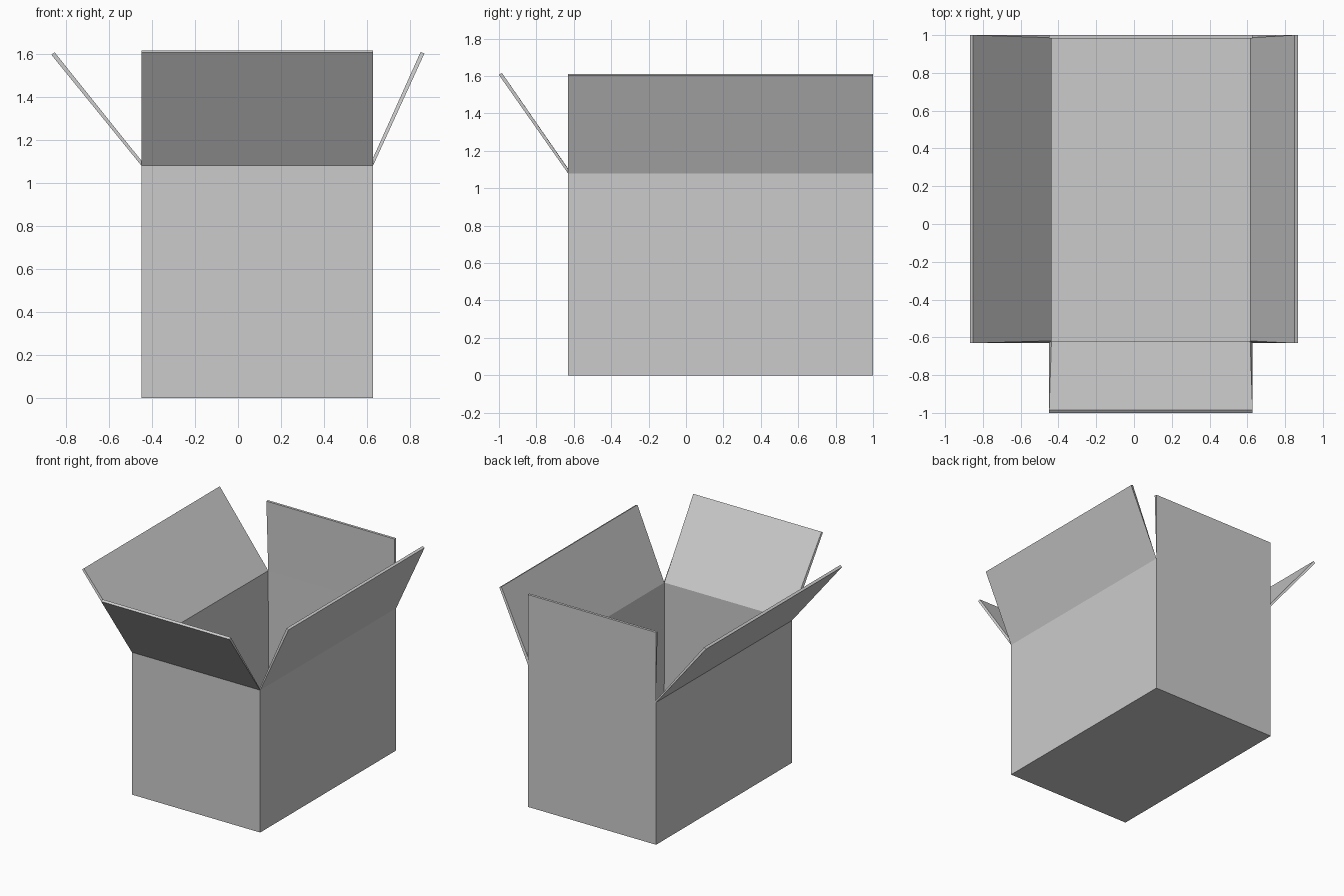
import bpy, bmesh
from mathutils import Vector

if "Cube" in bpy.data.objects:
    bpy.data.objects.remove(bpy.data.objects["Cube"])

X0, X1, Y0, Y1, H = -0.449, 0.628, -0.631, 1.0, 1.08

bm = bmesh.new()

# Open carton body: floor and four walls, wound outward
corners = [(X0, Y0), (X1, Y0), (X1, Y1), (X0, Y1)]
low = [bm.verts.new((x, y, 0)) for x, y in corners]
rim = [bm.verts.new((x, y, H)) for x, y in corners]
bm.faces.new(low[::-1])

# Flap tip offsets from the rim: front, right, back, left
flaps = [(0, -0.369, 0.526), (0.239, 0, 0.522), (0, 0, 0.531), (-0.419, 0, 0.516)]
for i, offset in enumerate(flaps):
    j = (i + 1) % 4
    bm.faces.new((low[i], low[j], rim[j], rim[i]))
    tip_a = bm.verts.new(rim[i].co + Vector(offset))
    tip_b = bm.verts.new(rim[j].co + Vector(offset))
    bm.faces.new((rim[i], rim[j], tip_b, tip_a))

bm.normal_update()
mesh = bpy.data.meshes.new("open_carton")
bm.to_mesh(mesh)
bm.free()
carton = bpy.data.objects.new("open_carton", mesh)
bpy.context.collection.objects.link(carton)

# Cardboard thickness, grown inward
card = carton.modifiers.new("cardboard", 'SOLIDIFY')
card.thickness = 0.019
card.offset = -1
